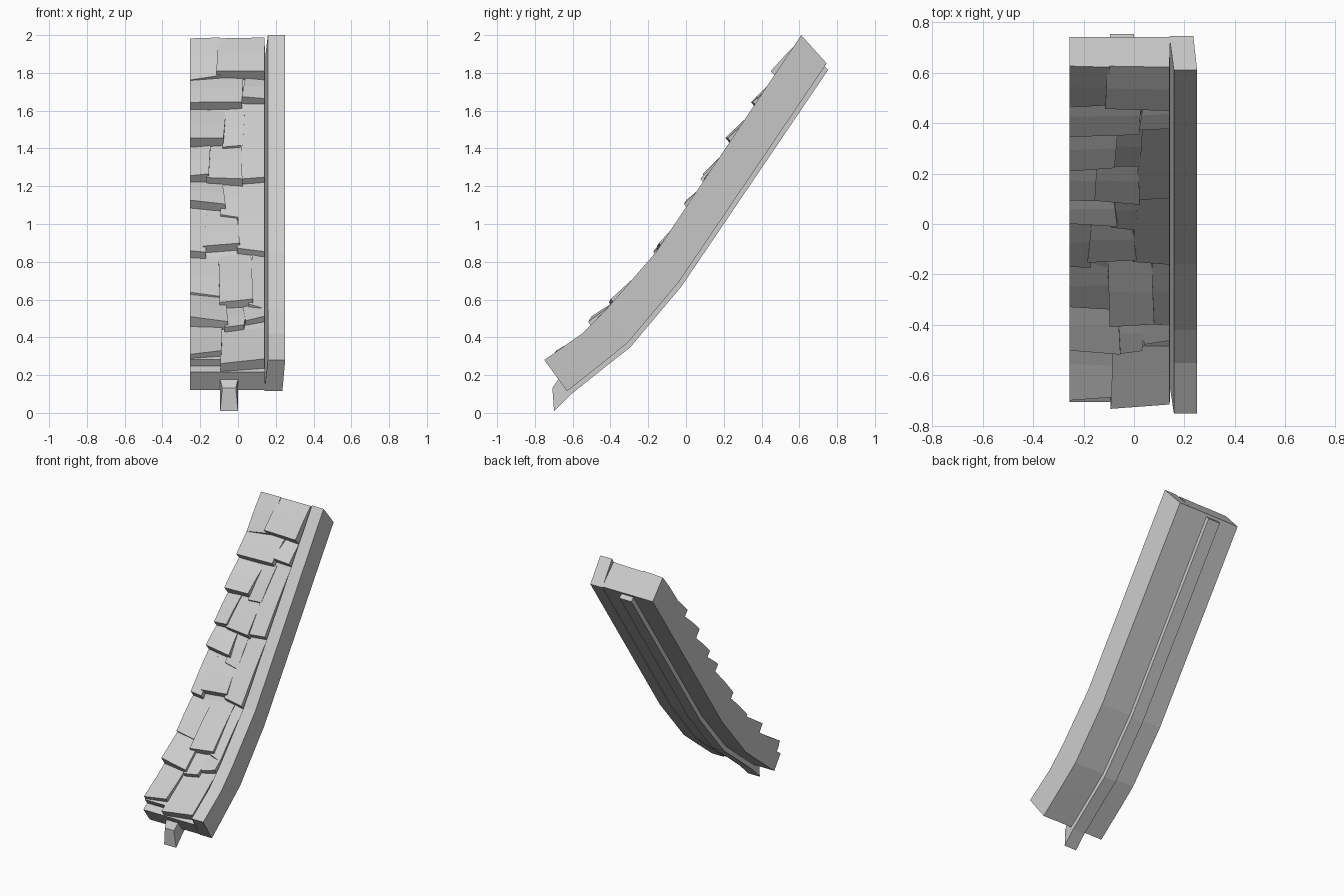
import bpy, bmesh, random
from mathutils import Vector

random.seed(4)
if "Cube" in bpy.data.objects:
    bpy.data.objects.remove(bpy.data.objects["Cube"])

stone = bpy.data.materials.new("light grey")
stone.use_nodes = True
grey = (0.6, 0.6, 0.6, 1)
stone.diffuse_color = grey
stone.node_tree.nodes["Principled BSDF"].inputs["Base Color"].default_value = grey

# Curved roof line: (top y, top z, bottom y, bottom z); top z is the station
CURVE = [(-.75, .28, -.63, .115), (-.55, .42, -.44, .265), (-.42, .55, -.31, .37),
         (-.16, .85, -.04, .69), (.61, 2.0, .745, 1.85)]
BENDS = [c[1] for c in CURVE]


def place(x, s, f):
    """Point at station s; f runs from 0 (underside) to 1 (top)."""
    i = max([0] + [k for k in range(len(CURVE) - 1) if CURVE[k][1] <= s])
    i = min(i, len(CURVE) - 2)
    a, b = CURVE[i], CURVE[i + 1]
    t = (s - a[1]) / (b[1] - a[1])
    ty, tz, by, bz = [p + (q - p) * t for p, q in zip(a, b)]
    return Vector((x, by + (ty - by) * f, bz + (tz - bz) * f))


def loft(bm, rings):
    """Skin a list of equal point rings and cap both ends."""
    rows = [[bm.verts.new(p) for p in ring] for ring in rings]
    n = len(rows[0])
    for a, b in zip(rows, rows[1:]):
        for k in range(n):
            bm.faces.new((a[k], a[(k + 1) % n], b[(k + 1) % n], b[k]))
    bm.faces.new(rows[0][::-1])
    bm.faces.new(rows[-1])


def finish(bm, name):
    bmesh.ops.recalc_face_normals(bm, faces=bm.faces)
    mesh = bpy.data.meshes.new(name)
    bm.to_mesh(mesh)
    bm.free()
    mesh.materials.append(stone)
    ob = bpy.data.objects.new(name, mesh)
    bpy.context.collection.objects.link(ob)


def sweep(name, section, stations=BENDS, extra=()):
    bm = bmesh.new()
    rings = list(extra) + [[place(x, s, f) for x, f in section] for s in stations]
    loft(bm, rings)
    finish(bm, name)


# Roof deck, and the thin layer showing between shingles
sweep("roof_deck", [(-.255, .03), (.142, .03), (.142, .62), (-.255, .62)])
sweep("shingle_underlay", [(-.255, .6), (.14, .6), (.14, .84), (-.255, .84)],
      [.31] + BENDS[1:])

# Raised verge board along the left edge
sweep("verge_board", [(.14, 0), (.235, 0), (.25, 1), (.158, 1)])

# Rafter under the deck, with a tapered tail
tail = [place(-.095, .212, -.19), place(0, .212, -.19),
        place(-.012, .25, .3), place(-.083, .25, .3)]
sweep("rafter", [(-.095, -.13), (0, -.13), (0, .38), (-.095, .38)],
      BENDS[:-1] + [1.985], [tail])

# Shingles: left x, right x, butt station, upper station, butt height
L, R = -.255, .14
SHINGLES = [
    (L, -.085, .32, .50, 1.0), (-.09, R, .29, .47, .9),
    (L, -.06, .475, .66, 1.13), (-.065, .04, .46, .6, 1.0), (.03, R, .5, .62, 1.0),
    (L, -.1, .64, .84, .93), (-.1, .075, .58, .86, 1.08), (.065, R, .57, .86, .97),
    (L, -.17, .845, 1.1, 1.06), (-.175, 0, .88, 1.1, 1.07), (0, R, .86, 1.24, 1.02),
    (L, -.075, 1.10, 1.25, 1.1), (-.09, .01, 1.05, 1.25, .95),
    (L, -.15, 1.245, 1.44, 1.1), (-.155, .02, 1.23, 1.45, 1.08), (.015, R, 1.24, 1.64, 1.02),
    (L, -.07, 1.435, 1.63, 1.13), (-.085, .03, 1.42, 1.64, .95),
    (L, .025, 1.63, 1.82, 1.1), (.03, R, 1.66, 1.8, 1.06),
    (L, -.09, 1.78, 2.0, .97), (-.11, R, 1.79, 2.0, 1.13),
]


def jit(a):
    return random.uniform(-a, a)


bm = bmesh.new()
for x0, x1, s0, s1, h in SHINGLES:
    skew, tilt = jit(.012), jit(.03)
    top = .9 if s1 == 2.0 else .84
    # keep the outer edges straight, let the inner ones wander
    in0 = 0 if x0 == L else jit(.012)
    in1 = 0 if x1 == R else jit(.012)
    mid = (s0 + s1) / 2
    rings = []
    for s, f, k in ((s0, h, 1), (mid, (h + top) / 2 + .02, 0), (s1, top, -1)):
        a, b = x0 + in0 * k, x1 + in1 * k
        d = skew * max(k, 0)
        rings.append([place(a, s + d, .6), place(b, s - d, .6),
                      place(b, s - d, f - tilt), place(a, s + d, f + tilt)])
    loft(bm, rings)
finish(bm, "roof_shingles")
